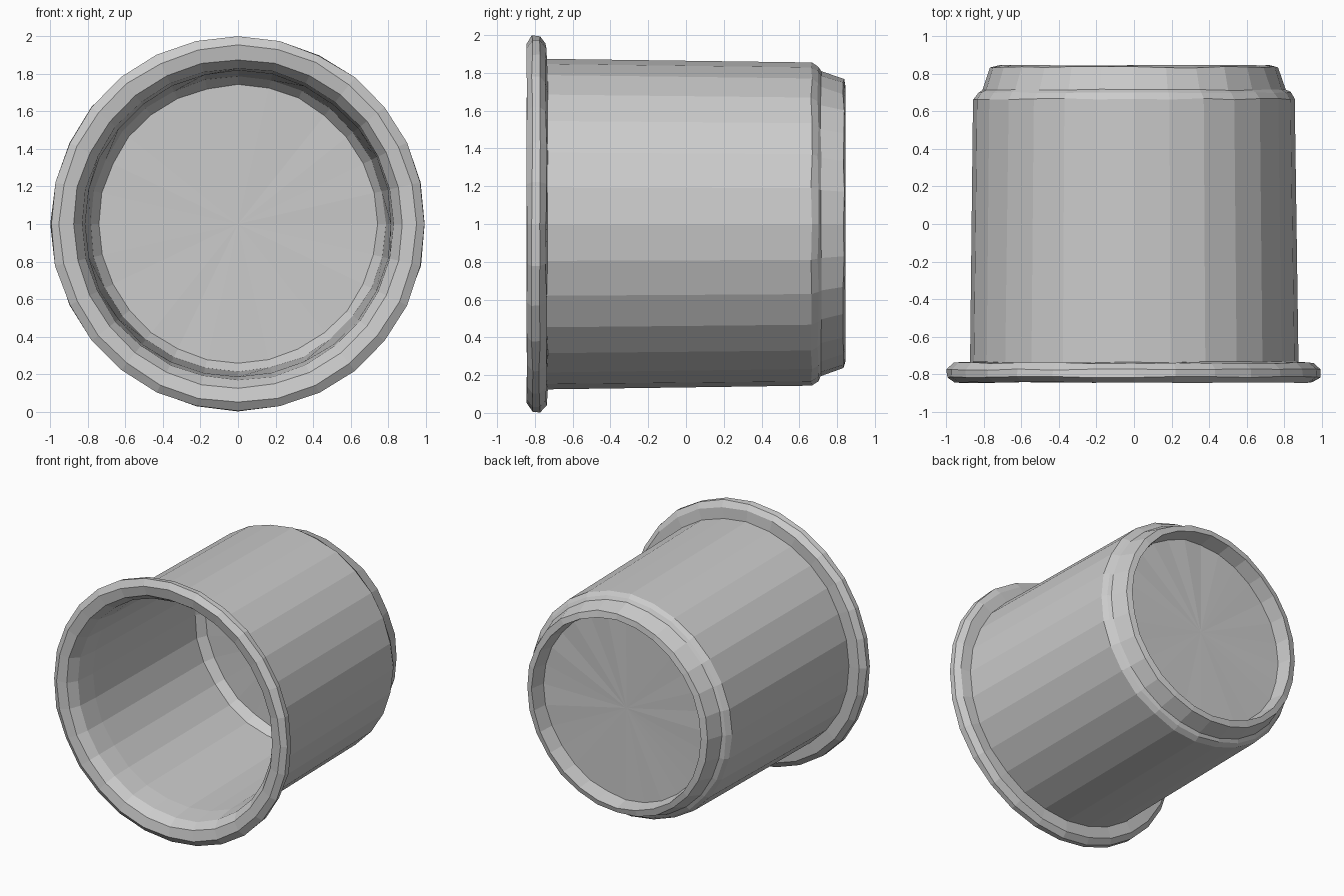
import bpy, bmesh, math, random

if "Cube" in bpy.data.objects:
    bpy.data.objects.remove(bpy.data.objects["Cube"])

random.seed(4)
SIDES = 28
CENTRE_Z = 1.0


def lathe(name, profile, jitter=0.0):
    """Spin a (radius, y) profile about the horizontal y axis; radius 0 makes a pole."""
    bm = bmesh.new()
    rings = []
    for r, y in profile:
        if r == 0:
            rings.append([bm.verts.new((0, y, CENTRE_Z))])
            continue
        ring = []
        for i in range(SIDES):
            a = math.tau * i / SIDES
            rr = r - random.uniform(0, jitter)
            yy = y + random.uniform(-jitter, jitter) * 0.5
            yy = max(-0.845, min(0.845, yy))
            ring.append(bm.verts.new((rr * math.sin(a), yy, CENTRE_Z + rr * math.cos(a))))
        rings.append(ring)
    for a, b in zip(rings, rings[1:]):
        for i in range(SIDES):
            j = (i + 1) % SIDES
            if len(a) == 1:
                bm.faces.new((a[0], b[i], b[j]))
            elif len(b) == 1:
                bm.faces.new((a[i], b[0], a[j]))
            else:
                bm.faces.new((a[i], b[i], b[j], a[j]))
    bmesh.ops.recalc_face_normals(bm, faces=bm.faces)
    mesh = bpy.data.meshes.new(name)
    bm.to_mesh(mesh)
    bm.free()
    obj = bpy.data.objects.new(name, mesh)
    bpy.context.collection.objects.link(obj)
    return obj


# Cup lying on its side: open mouth at the front, recessed base at the back
profile = [
    (0, 0.665), (0.745, 0.66), (0.79, 0.60),        # inner floor and its rounded corner
    (0.82, -0.60), (0.835, -0.76),                  # inner wall
    (0.88, -0.83), (0.955, -0.845),                 # front of the lip
    (1.0, -0.815), (1.0, -0.775), (0.96, -0.74),    # lip edge
    (0.877, -0.735),                                # back of the lip
    (0.858, 0.665), (0.835, 0.70),                  # tapered outer wall and shoulder
    (0.81, 0.715), (0.77, 0.835),                   # foot ring outside
    (0.725, 0.845), (0.705, 0.73), (0, 0.725),      # foot ring inside and recessed base
]
cup = lathe("cup", profile, jitter=0.008)
